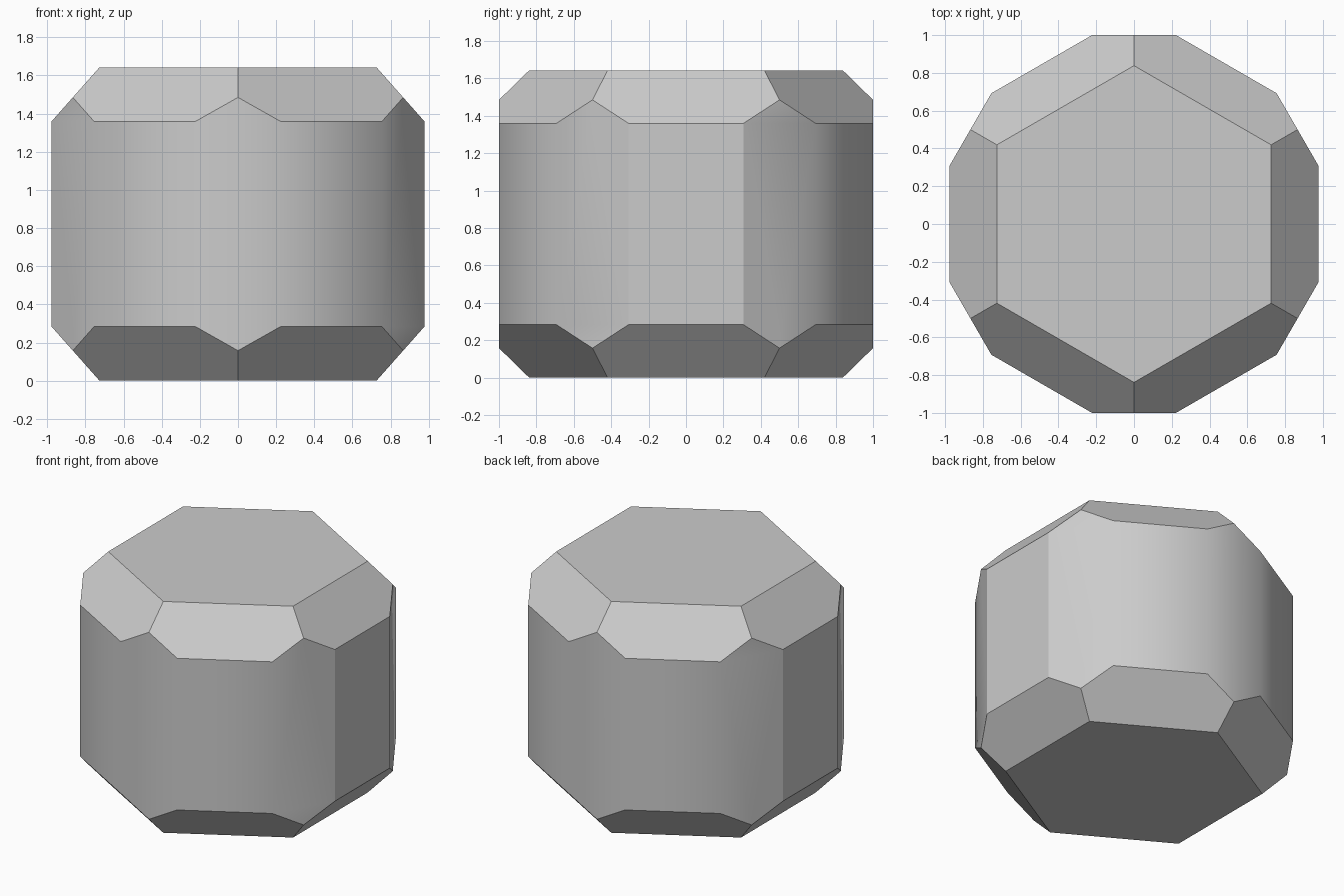
import bpy, bmesh
from math import sin, cos, radians
from mathutils import Vector

cube = bpy.data.objects.get("Cube")
if cube:
    bpy.data.objects.remove(cube, do_unlink=True)

HEIGHT = 1.643      # total height
WIDE = 0.977        # distance to the six wide side faces
NARROW = 1.0        # distance to the six narrow side faces
RIM = 0.726         # distance to the hexagonal cap edges
DROP = 0.283        # vertical size of the chamfers

# Grey stone
grey = bpy.data.materials.new("grey")
grey.use_nodes = True
colour = (0.6, 0.6, 0.6, 1)
grey.diffuse_color = colour
grey.node_tree.nodes["Principled BSDF"].inputs["Base Color"].default_value = colour


def slice_off(bm, point, normal):
    """Cut away everything beyond a plane and close the hole."""
    geom = bm.verts[:] + bm.edges[:] + bm.faces[:]
    cut = bmesh.ops.bisect_plane(bm, geom=geom, dist=1e-5, plane_co=point,
                                 plane_no=normal, clear_outer=True)
    edges = [e for e in cut["geom_cut"] if isinstance(e, bmesh.types.BMEdge)]
    bmesh.ops.contextual_create(bm, geom=edges)


# Block to be cut
bm = bmesh.new()
bmesh.ops.create_cube(bm, size=1)
for v in bm.verts:
    v.co = Vector((v.co.x * 4, v.co.y * 4, (v.co.z + 0.5) * HEIGHT))

# Twelve-sided prism
for i in range(12):
    a = radians(i * 30)
    out = Vector((cos(a), sin(a), 0))
    slice_off(bm, out * (NARROW if i % 2 else WIDE), out)

# Chamfers over the wide sides, top and bottom
for i in range(6):
    a = radians(i * 60)
    out = Vector((cos(a), sin(a), 0))
    for z, up in ((HEIGHT, 1), (0, -1)):
        normal = out * DROP + Vector((0, 0, up * (WIDE - RIM)))
        slice_off(bm, out * RIM + Vector((0, 0, z)), normal.normalized())

bmesh.ops.recalc_face_normals(bm, faces=bm.faces)

# Round the shading around the sides, but keep the two x sides and caps crisp
for f in bm.faces:
    f.smooth = True
for e in bm.edges:
    e.smooth = all(abs(f.normal.z) < 0.01 and abs(f.normal.x) < 0.99
                   for f in e.link_faces)

mesh = bpy.data.meshes.new("cut_stone")
bm.to_mesh(mesh)
bm.free()
mesh.materials.append(grey)
stone = bpy.data.objects.new("cut_stone", mesh)
bpy.context.collection.objects.link(stone)
